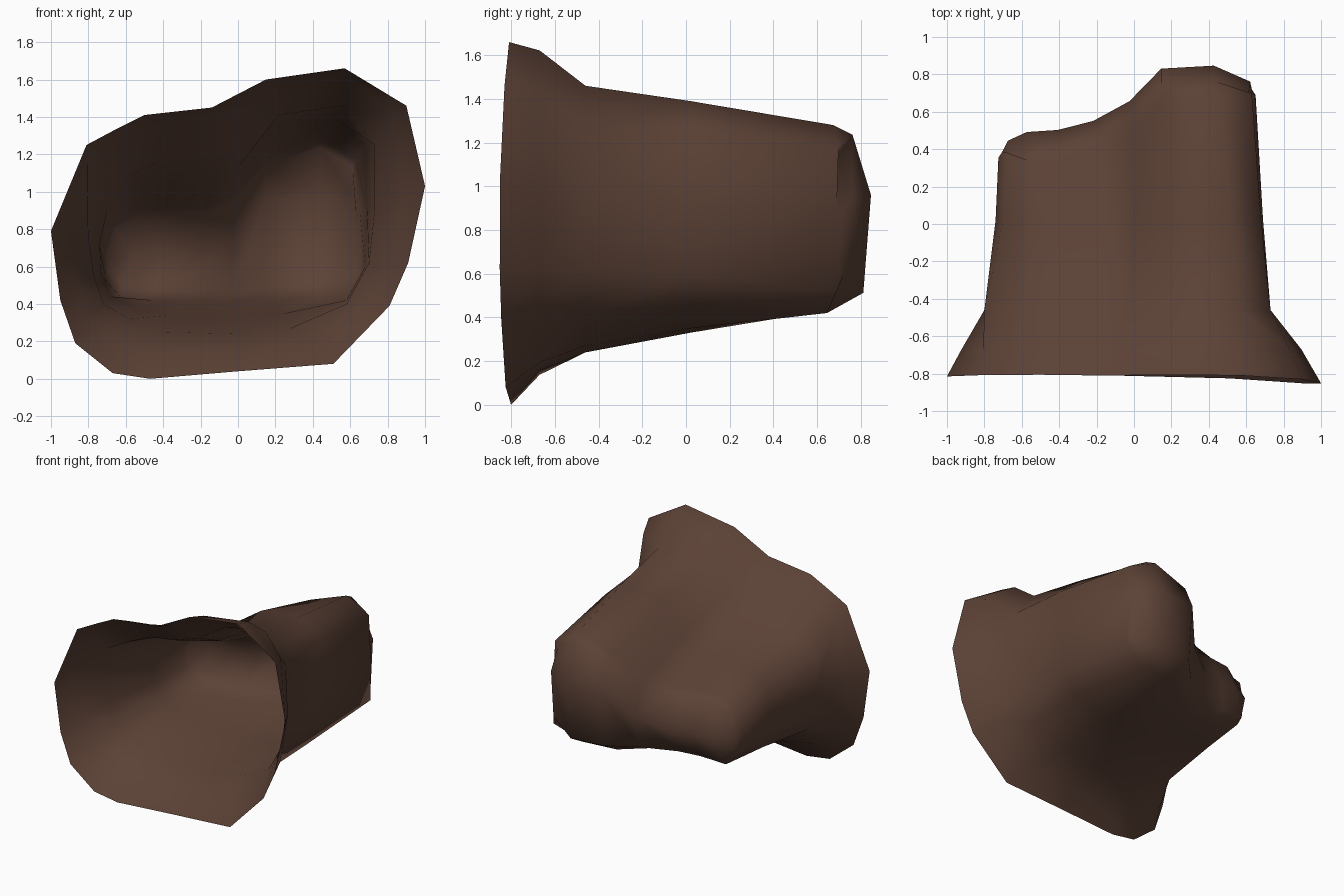
import bpy, bmesh

if "Cube" in bpy.data.objects:
    bpy.data.objects.remove(bpy.data.objects["Cube"])

# Cross-sections (x, z): left middle, 8 along the floor, right middle, 8 back along the roof
MOUTH = [(-1, .79), (-.95, .42), (-.87, .19), (-.67, .03), (-.47, 0), (0, .04), (.51, .08), (.81, .39), (.91, .62),
         (1, 1.03), (.9, 1.46), (.57, 1.66), (.15, 1.6), (-.14, 1.45), (-.32, 1.43), (-.5, 1.41), (-.66, 1.33), (-.81, 1.25)]
THROAT = [(-.8, .75), (-.77, .55), (-.72, .4), (-.58, .32), (-.42, .25), (0, .24), (.28, .27), (.58, .4), (.7, .62),
          (.73, .9), (.73, 1.25), (.56, 1.46), (.22, 1.41), (-.02, 1.26), (-.22, 1.19), (-.42, 1.16), (-.6, 1.08), (-.8, .97)]
MIDDLE = [(-.74, .72), (-.73, .55), (-.68, .44), (-.54, .37), (-.36, .34), (-.02, .33), (.25, .35), (.58, .42), (.68, .6),
          (.69, .9), (.68, 1.25), (.52, 1.39), (.18, 1.34), (.0, 1.13), (-.14, 1.02), (-.36, 1.05), (-.55, 1.02), (-.7, .9)]
END = [(-.725, .68), (-.71, .55), (-.63, .44), (-.46, .42), (-.28, .42), (-.03, .42), (.15, .43), (.43, .42), (.65, .52),
       (.65, .9), (.63, 1.17), (.45, 1.28), (.15, 1.17), (-.02, .98), (-.17, .91), (-.38, .92), (-.55, .91), (-.68, .82)]
# Depth of the back wall along x: shallow left lobe, deep right lobe
BACK = [(-.75, .4), (-.6, .49), (-.3, .51), (-.04, .64), (.14, .83), (.4, .86), (.5, .81), (.7, .73)]


def back_depth(x):
    for (x0, y0), (x1, y1) in zip(BACK, BACK[1:]):
        if x <= x1:
            return y0 + (y1 - y0) * (x - x0) / (x1 - x0)
    return BACK[-1][1]


def lobe_axis(x):
    return .66 + .18 * min(max((x + .15) / .3, 0), 1)


def cap_point(x, z):
    # bevelled edge of the back wall, softer under the roof
    px, axis = x * .97, lobe_axis(x)
    roof = z > axis + .1
    return (px, back_depth(px) - (.08 if roof else .04), axis + (z - axis) * (.9 if roof else .78))


def flare_point(a, b):
    # the lip curls outwards between throat and mouth
    (x0, z0), (x1, z1) = a, b
    z = z0 + (z1 - z0) * .39
    z += .04 * min(max((z - .8) / .5, -1), 1) + (.08 if z < .5 else 0)
    return (x0 + (x1 - x0) * .39, -.67, z)


bm = bmesh.new()
sections = [
    [(x, -.835 - .02 * x + .04 * ((z - .75) / .95) ** 2, z) for x, z in MOUTH],
    [flare_point(a, b) for a, b in zip(MOUTH, THROAT)],
    [(x, -.46, z) for x, z in THROAT],
    [(x, .02, z) for x, z in MIDDLE],
    [(x, back_depth(x) - (.06 if abs(x) > .6 else .2 if z < .7 else .16), z) for x, z in END],
    [cap_point(x, z) for x, z in END],
]
rings = [[bm.verts.new(p) for p in s] for s in sections]
n = len(MOUTH)

# Tunnel walls
for a, b in zip(rings, rings[1:]):
    for i in range(n):
        j = (i + 1) % n
        bm.faces.new((a[i], b[i], b[j], a[j]))

# Back wall: floor edge, crest and roof edge stitched in columns
last = rings[-1]
crest = [last[0]]
for i in range(1, 9):
    x = (last[i].co.x + last[n - i].co.x) / 2
    crest.append(bm.verts.new((x, back_depth(x), lobe_axis(x) + .12 * (x > .05))))
crest.append(last[9])
for i in range(9):
    for edge in ([last[i], last[i + 1]], [last[(n - i) % n], last[n - i - 1]]):
        quad = [edge[0], edge[1], crest[i + 1], crest[i]]
        bm.faces.new(list(dict.fromkeys(quad)))

# Face the shell outwards (the mouth stays open)
bmesh.ops.recalc_face_normals(bm, faces=bm.faces)
bm.normal_update()
floor_face = min(bm.faces, key=lambda f: f.calc_center_median().z)
if floor_face.normal.z > 0:
    bmesh.ops.reverse_faces(bm, faces=bm.faces)
for f in bm.faces:
    f.smooth = True

mesh = bpy.data.meshes.new("cave_shell")
bm.to_mesh(mesh)
bm.free()
cave = bpy.data.objects.new("cave_shell", mesh)
bpy.context.collection.objects.link(cave)

brown = bpy.data.materials.new("dark brown rock")
brown.diffuse_color = (.105, .053, .036, 1)
brown.use_nodes = True
brown.node_tree.nodes["Principled BSDF"].inputs["Base Color"].default_value = brown.diffuse_color
mesh.materials.append(brown)
